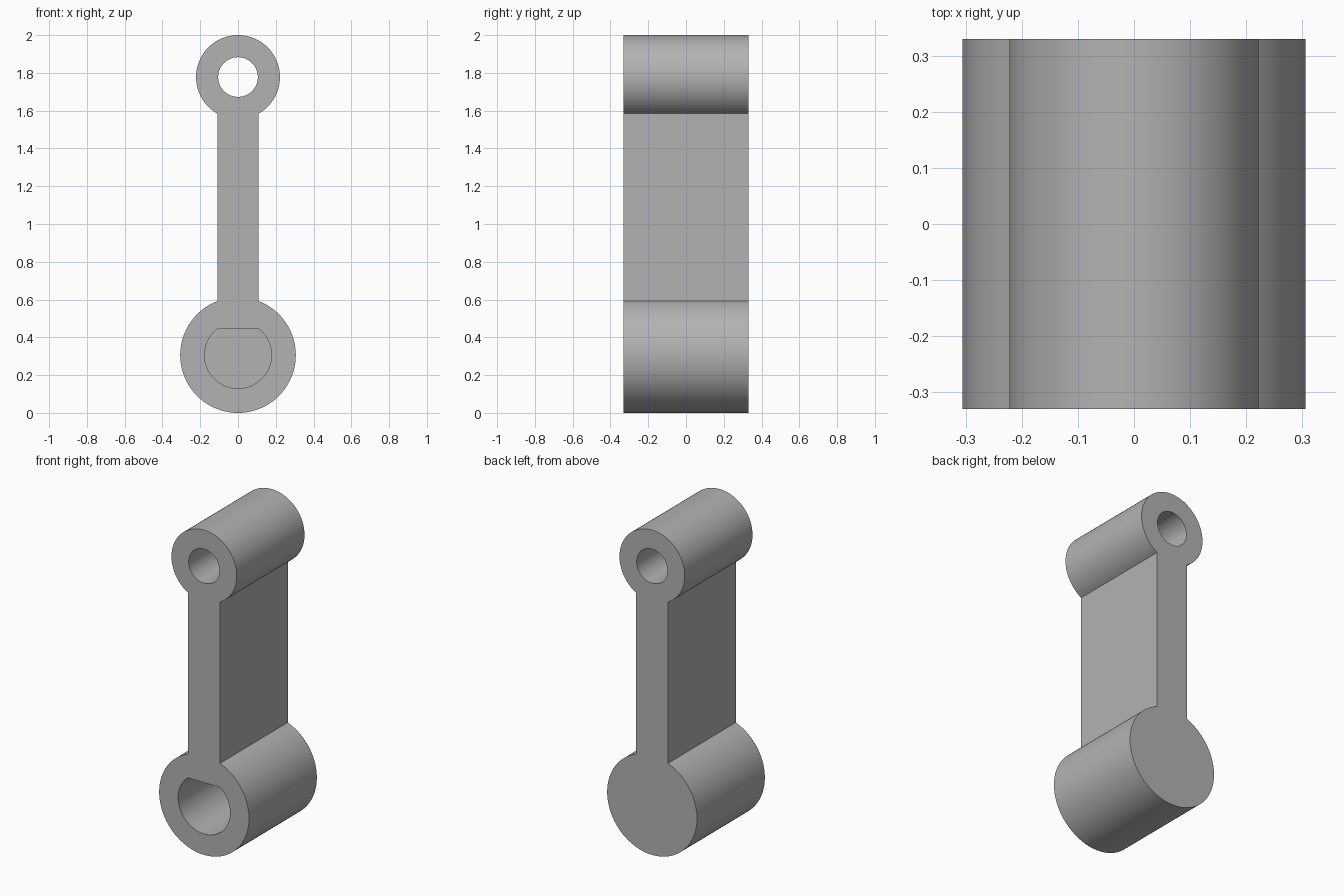
import bpy, bmesh
from math import sin, cos, asin, acos, pi, radians

if "Cube" in bpy.data.objects:
    bpy.data.objects.remove(bpy.data.objects["Cube"], do_unlink=True)

HALF_DEPTH = 0.33
WEB = 0.108                      # half width of the connecting web
HUB_Z, HUB_R = 0.306, 0.306      # lower hub
EYE_Z, EYE_R = 1.778, 0.222      # upper eye
BORE_R, FLAT_Z = 0.177, 0.445    # D-shaped blind socket
PIN_R = 0.105                    # through hole
FLOOR = 0.11                     # wall closing the socket at the back

grey = bpy.data.materials.new("plain grey")
grey.use_nodes = True
colour = (0.45, 0.45, 0.45, 1)
grey.diffuse_color = colour
grey.node_tree.nodes["Principled BSDF"].inputs["Base Color"].default_value = colour


def arc(z, r, start, end, steps):
    """Points (x, z) on an arc about x = 0."""
    angles = [start + (end - start) * i / steps for i in range(steps + 1)]
    return [(r * cos(a), z + r * sin(a)) for a in angles]


def prism(name, outline, y0, y1):
    """Extrude an x-z outline from y0 to y1."""
    bm = bmesh.new()
    face = bm.faces.new([bm.verts.new((x, y0, z)) for x, z in outline])
    moved = bmesh.ops.extrude_face_region(bm, geom=[face])["geom"]
    verts = [v for v in moved if isinstance(v, bmesh.types.BMVert)]
    bmesh.ops.translate(bm, verts=verts, vec=(0, y1 - y0, 0))
    bmesh.ops.recalc_face_normals(bm, faces=bm.faces)
    mesh = bpy.data.meshes.new(name)
    bm.to_mesh(mesh)
    bm.free()
    mesh.materials.append(grey)
    obj = bpy.data.objects.new(name, mesh)
    bpy.context.collection.objects.link(obj)
    return obj


# Link body: eye, web and hub as one outline
eye_gap = asin(WEB / EYE_R)
hub_gap = asin(WEB / HUB_R)
outline = arc(EYE_Z, EYE_R, -pi / 2 + eye_gap, 1.5 * pi - eye_gap, 96)
outline += arc(HUB_Z, HUB_R, pi / 2 + hub_gap, 2.5 * pi - hub_gap, 96)
body = prism("link_body", outline, -HALF_DEPTH, HALF_DEPTH)

# Cutters: through hole in the eye, blind D socket in the hub
flat_gap = acos((FLAT_Z - HUB_Z) / BORE_R)
pin = prism("pin_hole_cutter", arc(EYE_Z, PIN_R, 0, 2 * pi, 72)[:-1], -0.5, 0.5)
socket = prism("socket_cutter",
               arc(HUB_Z, BORE_R, pi / 2 + flat_gap, 2.5 * pi - flat_gap, 72),
               -0.5, HALF_DEPTH - FLOOR)

bpy.ops.object.select_all(action="DESELECT")
bpy.context.view_layer.objects.active = body
body.select_set(True)
for cutter in (pin, socket):
    cutter.hide_render = True
    mod = body.modifiers.new(cutter.name, "BOOLEAN")
    mod.operation = "DIFFERENCE"
    mod.solver = "EXACT"
    mod.object = cutter
    bpy.ops.object.modifier_apply(modifier=mod.name)
    bpy.data.objects.remove(cutter, do_unlink=True)

bpy.ops.object.shade_smooth_by_angle(angle=radians(25))
